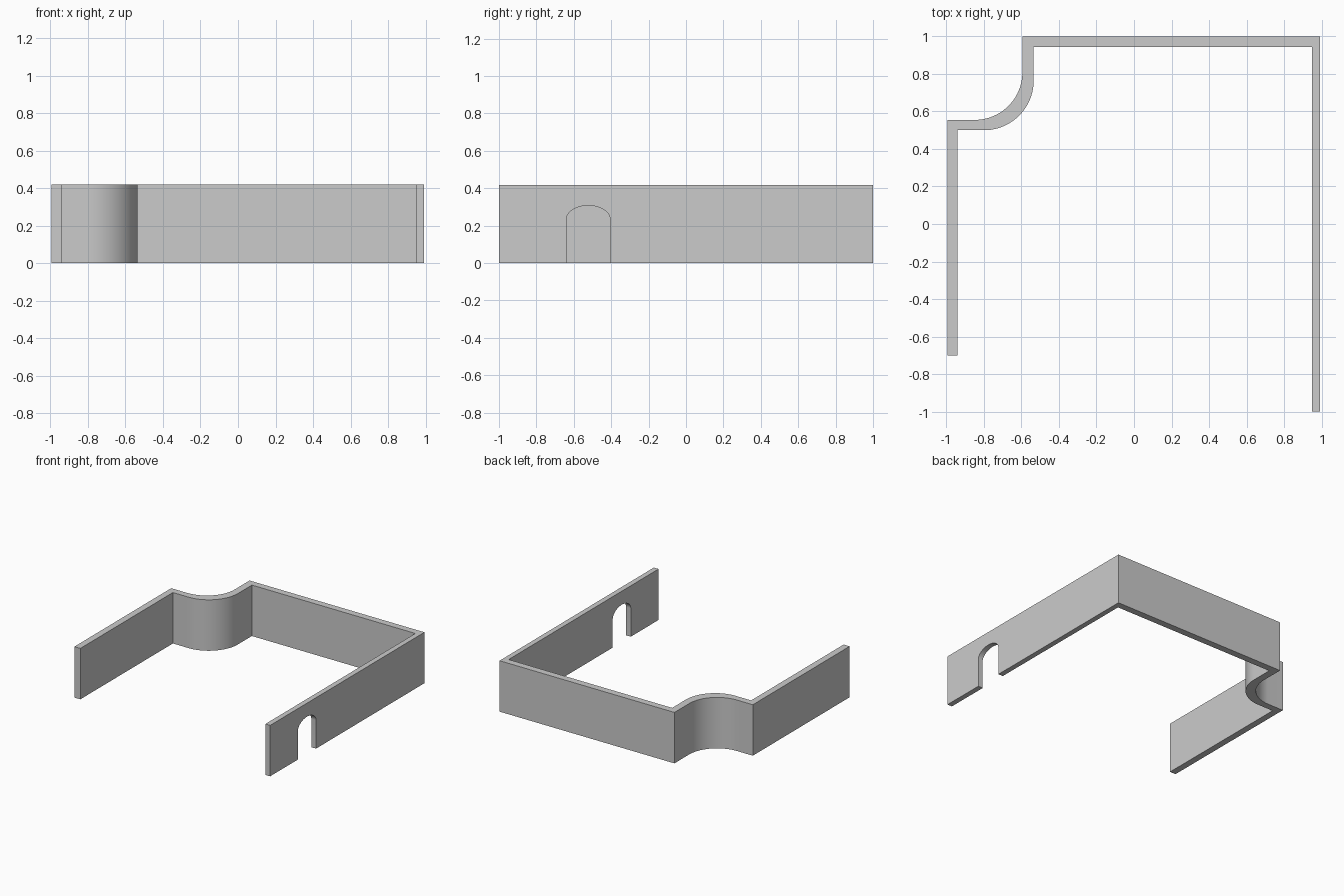
import bpy, bmesh
from math import sin, cos, pi

if "Cube" in bpy.data.objects:
    bpy.data.objects.remove(bpy.data.objects["Cube"])

HEIGHT = 0.418


def arc(cx, cy, rx, ry, a0, a1, n):
    """Points along an elliptical arc, angles in units of pi."""
    return [(cx + rx * cos(pi * (a0 + (a1 - a0) * i / n)),
             cy + ry * sin(pi * (a0 + (a1 - a0) * i / n))) for i in range(n + 1)]


def prism(name, points, offset):
    """Solid made by sweeping a closed outline along an offset."""
    bm = bmesh.new()
    face = bm.faces.new([bm.verts.new(p) for p in points])
    ext = bmesh.ops.extrude_face_region(bm, geom=[face])
    verts = [g for g in ext["geom"] if isinstance(g, bmesh.types.BMVert)]
    bmesh.ops.translate(bm, vec=offset, verts=verts)
    bmesh.ops.recalc_face_normals(bm, faces=bm.faces)
    mesh = bpy.data.meshes.new(name)
    bm.to_mesh(mesh)
    bm.free()
    obj = bpy.data.objects.new(name, mesh)
    bpy.context.collection.objects.link(obj)
    return obj


# Wall plan: outer line from left end to right end, then back along the inside
outer = [(-0.995, -0.70), (-0.995, 0.555)]
outer += arc(-0.85, 0.81, 0.255, 0.255, -0.5, 0, 20)
outer += [(-0.595, 1.0), (0.992, 1.0), (0.992, -1.0)]
inner = [(0.949, -1.0), (0.949, 0.944), (-0.535, 0.944)]
inner += arc(-0.80, 0.765, 0.265, 0.265, 0, -0.5, 20)
inner += [(-0.941, 0.50), (-0.941, -0.70)]
wall = prism("wall", [(x, y, 0) for x, y in outer + inner], (0, 0, HEIGHT))

# Arched doorway through the right wall
door = [(-0.64, -0.1)] + arc(-0.5225, 0.232, 0.1175, 0.075, 1, 0, 24) + [(-0.405, -0.1)]
cutter = prism("doorway_cutter", [(0.85, y, z) for y, z in door], (0.25, 0, 0))
cutter.hide_render = True

cut = wall.modifiers.new("doorway", "BOOLEAN")
cut.operation = "DIFFERENCE"
cut.solver = "EXACT"
cut.object = cutter
bpy.context.view_layer.objects.active = wall
wall.select_set(True)
cutter.select_set(False)
bpy.ops.object.modifier_apply(modifier=cut.name)
bpy.data.objects.remove(cutter)

# Smooth curved surfaces, crisp corners
bpy.ops.object.shade_smooth_by_angle(angle=pi / 6)
